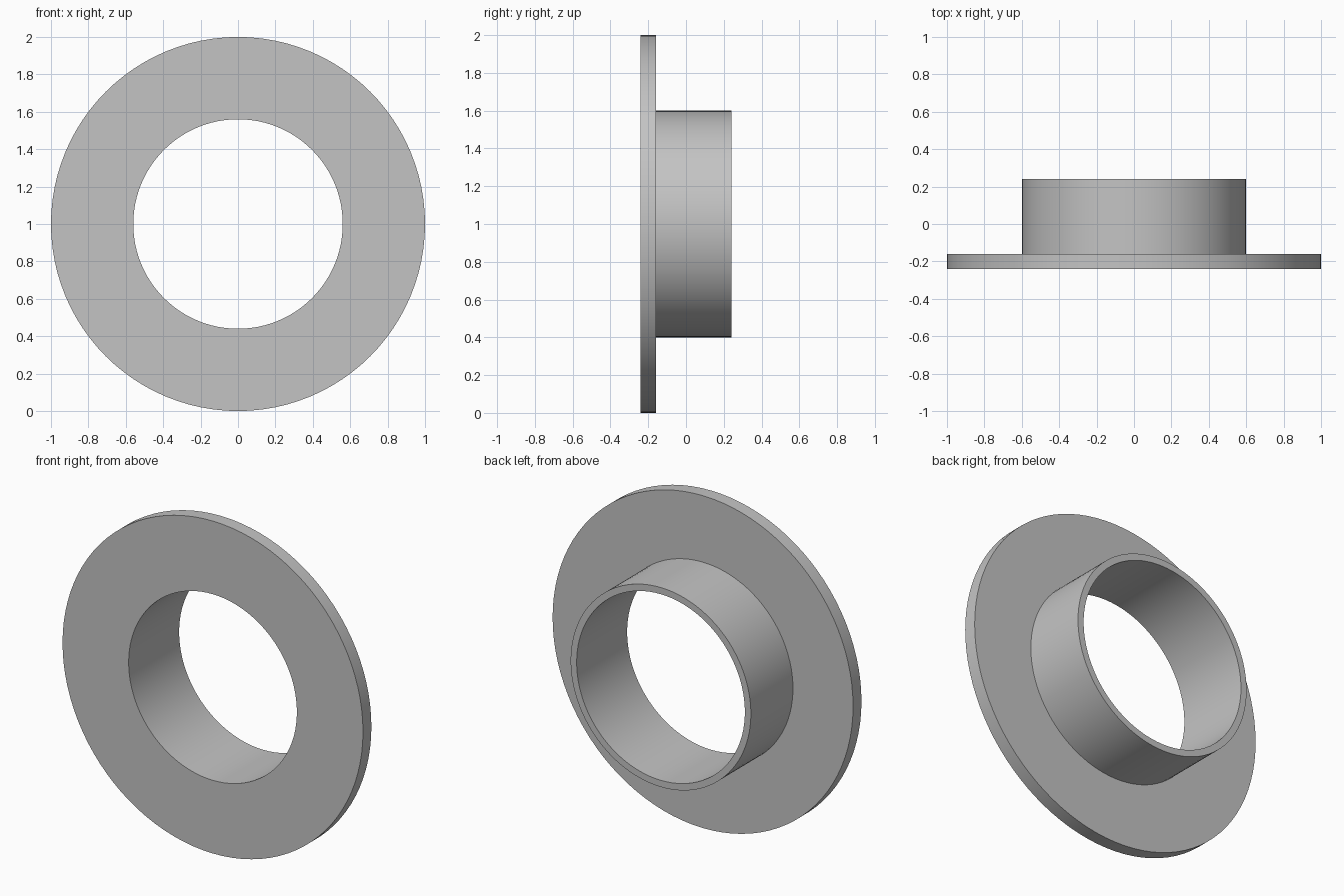
import bpy
import bmesh
from math import radians
from mathutils import Matrix, Vector

cube = bpy.data.objects.get("Cube")
if cube:
    bpy.data.objects.remove(cube, do_unlink=True)

SEGMENTS = 96
BORE, SLEEVE, RIM = 0.56, 0.60, 1.0
FRONT, STEP, BACK = -0.24, -0.16, 0.24

grey = bpy.data.materials.new("plain grey")
grey.use_nodes = True
colour = (0.55, 0.55, 0.55, 1)
grey.diffuse_color = colour
grey.node_tree.nodes["Principled BSDF"].inputs["Base Color"].default_value = colour


def lathe(name, profile):
    """Revolve a closed (radius, y) profile about the y axis, centred at z = 1."""
    bm = bmesh.new()
    rings = []
    for i in range(SEGMENTS):
        turn = Matrix.Rotation(radians(360 * i / SEGMENTS), 3, 'Y')
        rings.append([bm.verts.new(turn @ Vector((0, y, r)) + Vector((0, 0, 1)))
                      for r, y in profile])
    n = len(profile)
    for i, ring in enumerate(rings):
        following = rings[(i + 1) % SEGMENTS]
        for j in range(n):
            k = (j + 1) % n
            bm.faces.new((ring[j], ring[k], following[k], following[j]))
    bmesh.ops.recalc_face_normals(bm, faces=bm.faces)
    mesh = bpy.data.meshes.new(name)
    bm.to_mesh(mesh)
    bm.free()
    mesh.materials.append(grey)
    obj = bpy.data.objects.new(name, mesh)
    bpy.context.collection.objects.link(obj)
    bpy.ops.object.select_all(action='DESELECT')
    obj.select_set(True)
    bpy.context.view_layer.objects.active = obj
    bpy.ops.object.shade_smooth_by_angle(angle=radians(30))
    return obj


# Wide front flange and thin rear sleeve, turned as one solid with a through bore
lathe("flanged_sleeve", [(BORE, FRONT), (RIM, FRONT), (RIM, STEP),
                         (SLEEVE, STEP), (SLEEVE, BACK), (BORE, BACK)])
